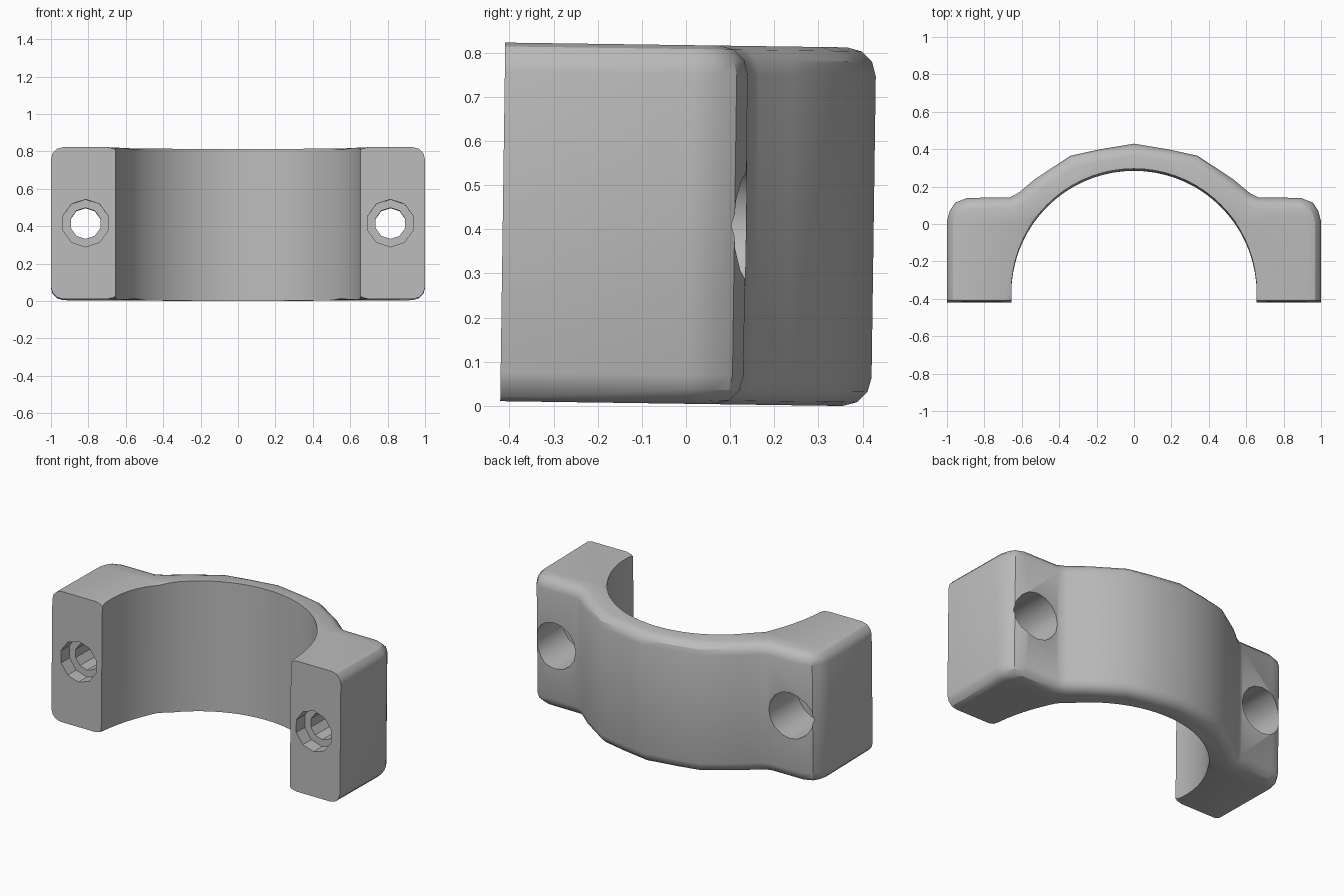
import bpy, bmesh, math
from mathutils import Matrix, Vector

default = bpy.data.objects.get("Cube")
if default:
    bpy.data.objects.remove(default, do_unlink=True)

HEIGHT = 0.812
FRONT = -0.415
MID_Z = 0.4125

grey = bpy.data.materials.new("plain grey")
grey.use_nodes = True
colour = (0.5, 0.5, 0.5, 1)
grey.diffuse_color = colour
grey.node_tree.nodes["Principled BSDF"].inputs["Base Color"].default_value = colour


def make_object(name, bm):
    mesh = bpy.data.meshes.new(name)
    bmesh.ops.recalc_face_normals(bm, faces=bm.faces[:])
    bm.to_mesh(mesh)
    bm.free()
    mesh.materials.append(grey)
    obj = bpy.data.objects.new(name, mesh)
    bpy.context.collection.objects.link(obj)
    return obj


def cylinder_cutter(name, radius, start, end, sides, axis, centre):
    """Helper cylinder running from start to end along the given axis."""
    bm = bmesh.new()
    bmesh.ops.create_cone(bm, cap_ends=True, segments=sides, radius1=radius,
                          radius2=radius, depth=end - start)
    offset = Vector(centre) + Vector(axis) * (start + end) / 2
    turn = Vector((0, 0, 1)).rotation_difference(Vector(axis)).to_matrix().to_4x4()
    bm.transform(Matrix.Translation(offset) @ turn)
    obj = make_object(name, bm)
    obj.hide_render = True
    return obj


# Half outline: inner front corner, outer leg, rounded shoulder, arch, crown
half = [(0.63, FRONT), (1.0, FRONT), (1.0, 0.01), (0.985, 0.065), (0.955, 0.11),
        (0.89, 0.135), (0.665, 0.137), (0.62, 0.16), (0.53, 0.235),
        (0.34, 0.36), (0.19, 0.393)]
inner = [(0.3, 0.12), (0.52, -0.03)]
outline = (half + [(0, 0.425)] + [(-x, y) for x, y in reversed(half)]
           + [(-x, y) for x, y in reversed(inner)] + inner)

# Clamp body: extruded outline with rounded rims, square mating faces
bm = bmesh.new()
base = bm.faces.new([bm.verts.new((x, y, -HEIGHT / 2)) for x, y in outline])
extruded = bmesh.ops.extrude_face_region(bm, geom=[base], use_keep_orig=True)
top = [v for v in extruded["geom"] if isinstance(v, bmesh.types.BMVert)]
bmesh.ops.translate(bm, verts=top, vec=(0, 0, HEIGHT))
rims = [e for e in bm.edges
        if abs(e.verts[0].co.z - e.verts[1].co.z) < 0.001
        and max(v.co.y for v in e.verts) > FRONT + 0.01]
bmesh.ops.bevel(bm, geom=rims, offset=0.065, offset_type='OFFSET', segments=3,
                profile=0.5, affect='EDGES', clamp_overlap=False)
body = make_object("clamp_body", bm)

# Pipe seat, bolt holes and counterbores
cutters = [cylinder_cutter("pipe_cutter", 0.656, -1, 1, 72, (0, 0, 1), (0, -0.366, 0))]
for side, x in (("left", 0.815), ("right", -0.815)):
    for part, radius, start, end, sides in (
            ("bolt_hole", 0.083, -1, 1, 10),
            ("nut_recess", 0.127, -1, FRONT + 0.085, 10),
            ("head_recess", 0.145, -0.15, 1, 16)):
        cutters.append(cylinder_cutter(f"{side}_{part}_cutter", radius, start, end,
                                       sides, (0, 1, 0), (x, 0, 0)))

bpy.context.view_layer.objects.active = body
for cutter in cutters:
    mod = body.modifiers.new(cutter.name, 'BOOLEAN')
    mod.operation = 'DIFFERENCE'
    mod.solver = 'EXACT'
    mod.object = cutter
    bpy.ops.object.modifier_apply(modifier=mod.name)
for cutter in cutters:
    bpy.data.objects.remove(cutter, do_unlink=True)

# Slight backward lean, set on the ground
body.data.transform(Matrix.Translation((0, 0, MID_Z)) @ Matrix.Rotation(-0.014, 4, 'X'))
lowest = min(v.co.z for v in body.data.vertices)
body.data.transform(Matrix.Translation((0, 0, -lowest)))

bpy.ops.object.select_all(action='DESELECT')
body.select_set(True)
bpy.ops.object.shade_smooth_by_angle(angle=math.radians(30))
